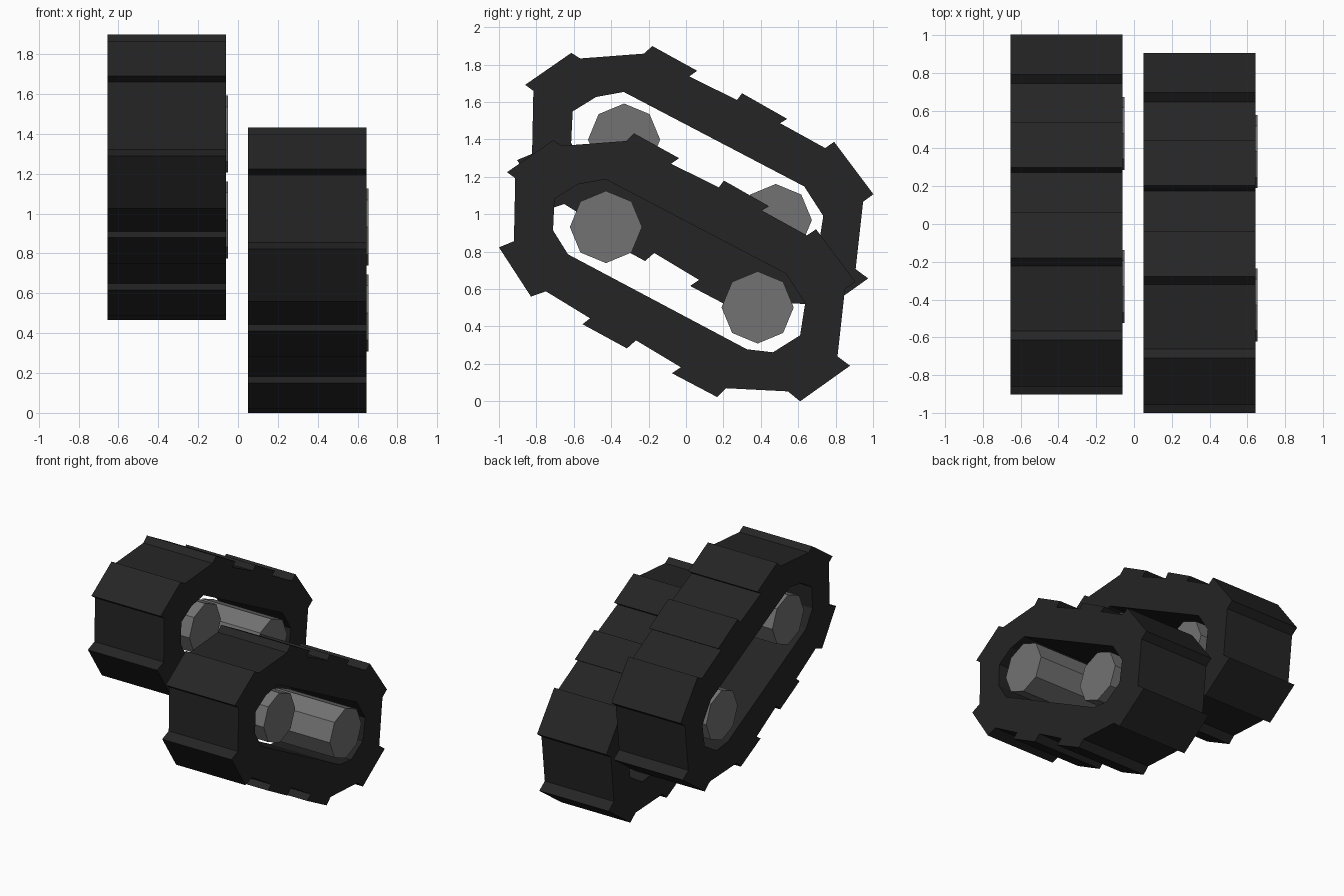
import bpy, bmesh, math

if "Cube" in bpy.data.objects:
    bpy.data.objects.remove(bpy.data.objects["Cube"])

def material(name, v):
    m = bpy.data.materials.new(name)
    m.diffuse_color = (v, v, v, 1)
    m.use_nodes = True
    m.node_tree.nodes["Principled BSDF"].inputs["Base Color"].default_value = m.diffuse_color
    return m

rubber = material("rubber", 0.018)
metal = material("metal", 0.17)

# Side profile (y, z) of the tread loop with its raised cleats
OUTER = [(-.957, 1.225), (-.71, 1.396), (-.663, 1.366), (-.32, 1.392),
         (-.278, 1.433), (-.037, 1.30), (-.08, 1.27), (.176, 1.144),
         (.203, 1.18), (.444, 1.043), (.406, 1.02), (.647, .887),
         (.695, .92), (.905, .64), (.85, .60), (.81, .24),
         (.877, .19), (.61, 0), (.545, .053), (.214, .07),
         (.166, .023), (-.075, .15), (-.027, .182), (-.267, .326),
         (-.316, .283), (-.553, .412), (-.513, .444), (-.749, .588),
         (-.829, .56), (-1, .823), (-.92, .856), (-.913, 1.193)]
# Opening inside the loop
INNER = [(-.43, 1.187), (-.578, 1.16), (-.703, 1.083), (-.711, .914),
         (-.631, .786), (.326, .278), (.465, .262), (.61, .353),
         (.637, .524), (.535, .682)]
WIDTH = 0.594

def tread(name, x, dy, dz):
    bm = bmesh.new()
    edges = []
    for loop in (OUTER, INNER):
        vs = [bm.verts.new((x, y + dy, z + dz)) for y, z in loop]
        edges += [bm.edges.new((vs[i - 1], vs[i])) for i in range(len(vs))]
    bmesh.ops.triangle_fill(bm, edges=edges, use_beauty=True, normal=(1, 0, 0))
    ext = bmesh.ops.extrude_face_region(bm, geom=bm.faces[:], use_keep_orig=True)
    moved = [g for g in ext["geom"] if isinstance(g, bmesh.types.BMVert)]
    bmesh.ops.translate(bm, verts=moved, vec=(WIDTH, 0, 0))
    bmesh.ops.recalc_face_normals(bm, faces=bm.faces[:])
    me = bpy.data.meshes.new(name)
    bm.to_mesh(me)
    bm.free()
    me.materials.append(rubber)
    bpy.context.collection.objects.link(bpy.data.objects.new(name, me))

def wheel(name, x, y, z):
    bpy.ops.mesh.primitive_cylinder_add(
        vertices=8, radius=.193, depth=WIDTH, rotation=(0, math.pi / 2, 0),
        location=(x + WIDTH / 2 + .011, y, z))
    bpy.context.object.name = name
    bpy.context.object.data.materials.append(metal)

# Two identical track units, the left one set higher and further back
for side, x, dy, dz in (("right", .05, 0, 0), ("left", -.655, .097, .467)):
    tread(side + "_tread", x, dy, dz)
    wheel(side + "_front_wheel", x, -.428 + dy, .932 + dz)
    wheel(side + "_rear_wheel", x, .383 + dy, .502 + dz)
